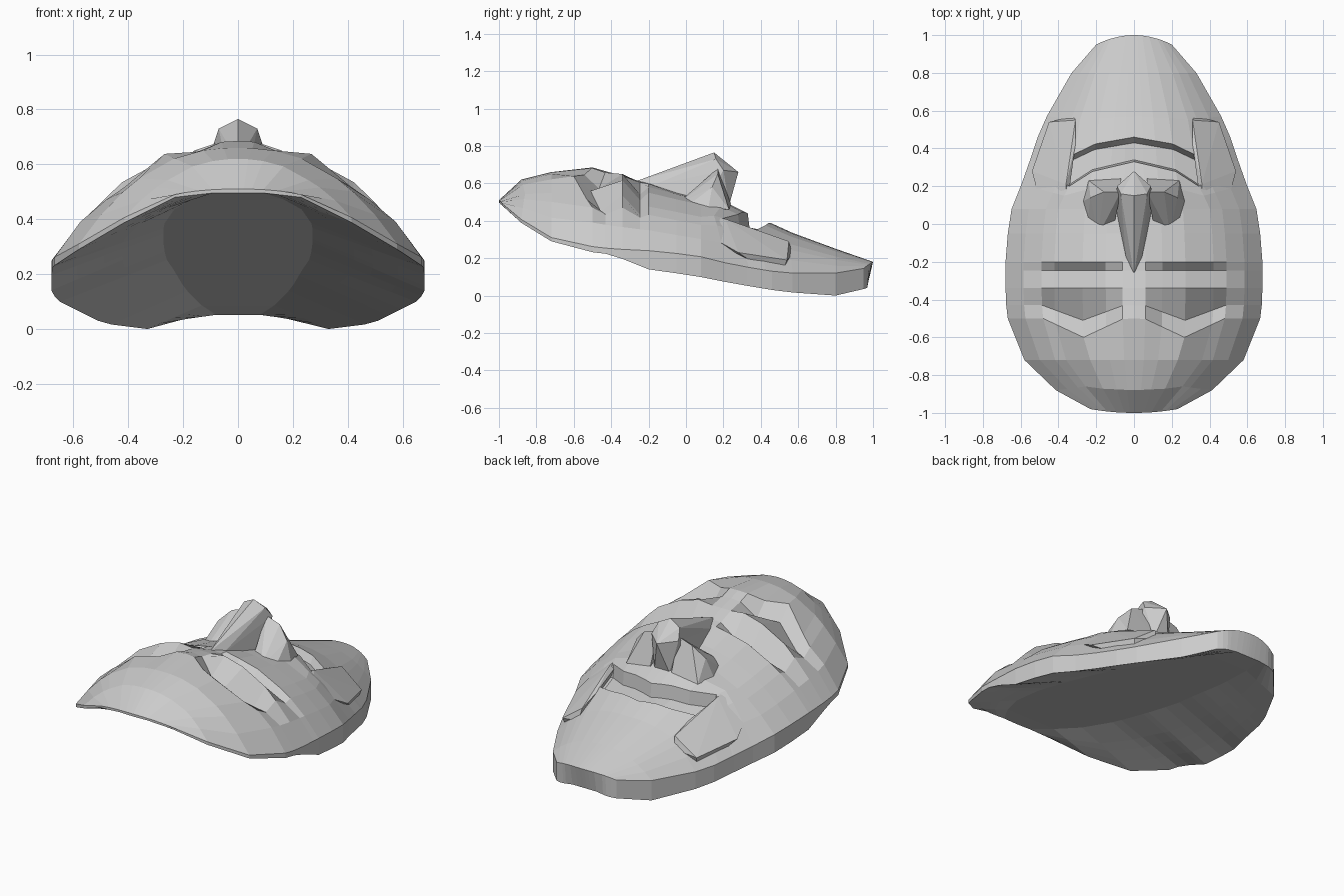
import bpy, bmesh

if "Cube" in bpy.data.objects:
    bpy.data.objects.remove(bpy.data.objects["Cube"])

# One grey for the whole mask
grey = bpy.data.materials.new("plain_grey")
grey.use_nodes = True
colour = (0.6, 0.6, 0.6, 1)
grey.diffuse_color = colour
grey.node_tree.nodes["Principled BSDF"].inputs["Base Color"].default_value = colour


def finish(name, bm):
    bmesh.ops.recalc_face_normals(bm, faces=bm.faces)
    mesh = bpy.data.meshes.new(name)
    bm.to_mesh(mesh)
    bm.free()
    mesh.materials.append(grey)
    obj = bpy.data.objects.new(name, mesh)
    bpy.context.collection.objects.link(obj)
    return obj


def interp(table, key):
    """Straight-line lookup; returns the values after the key column."""
    if key <= table[0][0]:
        return table[0][1:]
    for a, b in zip(table, table[1:]):
        if key <= b[0]:
            f = (key - a[0]) / (b[0] - a[0])
            return [p + (q - p) * f for p, q in zip(a[1:], b[1:])]
    return table[-1][1:]


# Rim: y, half width, height of lower edge, height of side wall
rim = [(-0.98, 0.23, 0.48, 0.01), (-0.86, 0.45, 0.37, 0.02), (-0.72, 0.58, 0.29, 0.02),
       (-0.57, 0.66, 0.24, 0.03), (-0.4, 0.68, 0.22, 0.03), (-0.2, 0.68, 0.14, 0.10),
       (0.05, 0.66, 0.105, 0.11), (0.25, 0.58, 0.065, 0.10), (0.52, 0.49, 0.02, 0.10),
       (0.8, 0.33, 0.0, 0.12), (0.95, 0.2, 0.035, 0.11)]

# Cross rows from forehead to chin: y, centre height, dip, sideways bow
forehead = [(-0.98, 0.51, 0, 0), (-0.88, 0.62, 0, 0.02), (-0.72, 0.66, 0, 0)]
eyes = [(-0.5, 0.685, -0.05, -0.1), (-0.43, 0.665, -0.1, -0.08), (-0.34, 0.64, 0.02, 0),
        (-0.245, 0.61, -0.06, 0), (-0.2, 0.6, -0.01, 0)]
cheeks = [(-0.05, 0.55, 0, 0), (0.08, 0.52, 0, 0), (0.21, 0.5, 0, -0.06)]
mouth = [(0.33, 0.44, 0, -0.13), (0.34, 0.43, -0.07, -0.13), (0.43, 0.41, -0.065, -0.09),
         (0.46, 0.385, 0, -0.09)]
chin = [(0.57, 0.335, 0, -0.02), (0.8, 0.25, 0, 0), (0.95, 0.18, 0, 0)]
rows = forehead + eyes + cheeks + mouth + chin

# Sideways fade of the dips and bows
eye_window = [(0.08, 0), (0.22, 1), (0.62, 1), (0.8, 0)]
mouth_window = [(0.62, 1), (0.72, 0)]
brow_bow = [(0.08, 0), (0.4, 1), (0.72, 0)]
lip_bow = [(0, 0), (0.4, 0.4), (0.62, 1), (1, 0)]
half = [0, 0.09, 0.22, 0.4, 0.62, 0.72, 0.86, 1]
columns = [-t for t in half[:0:-1]] + half


# Mask shell: closed rings lofted along y
def ring(row):
    y, top, dip, bow = row
    width, low, wall = interp(rim, y)
    window = mouth_window if row in mouth else eye_window
    curve = brow_bow if row in eyes else lip_bow
    end = {rows[0]: -0.02, rows[-1]: 0.05}.get(row, 0)
    upper, under = [], []
    for t in columns:
        a = abs(t)
        edge = low + wall
        shift = bow * interp(curve, a)[0]
        z = edge + (top - edge) * (1 - a ** 2.4) + dip * interp(window, a)[0] - shift / 2
        bulge = end * (1 - a * a)
        upper.append((t * width, y + shift + bulge, z))
        vault = 0.5 - 0.23 * (y + 1)
        blend = 1 - max(0, a - 0.4) / 0.6
        under.append((t * width, y + min(bulge, 0.02), low + (vault - low) * blend))
    return upper + under[::-1]


bm = bmesh.new()
rings = [[bm.verts.new(p) for p in ring(row)] for row in rows]
for a, b in zip(rings, rings[1:]):
    for i in range(len(a)):
        j = (i + 1) % len(a)
        bm.faces.new((a[i], a[j], b[j], b[i]))
for cap in (rings[0], rings[-1]):
    for i in range(len(columns) - 1):
        bm.faces.new((cap[i], cap[i + 1], cap[-2 - i], cap[-1 - i]))
finish("mask_shell", bm)


# Faceted lumps: convex hulls of a few corner points
def lump(name, points, side=1):
    bm = bmesh.new()
    for x, y, z in points:
        bm.verts.new((x * side, y, z))
    hull = bmesh.ops.convex_hull(bm, input=bm.verts)
    loose = [v for v in hull["geom_interior"] if isinstance(v, bmesh.types.BMVert)]
    bmesh.ops.delete(bm, geom=loose, context="VERTS")
    return finish(name, bm)


# Nose with bridge, ridge and tip
nose_half = [(0, -0.27, 0.61), (0, 0.15, 0.765), (0, 0.28, 0.66), (0.07, 0.16, 0.73),
             (0.09, 0.2, 0.67), (0.05, 0.23, 0.48), (0.1, 0.1, 0.5), (0.04, -0.2, 0.58)]
lump("nose", nose_half + [(-x, y, z) for x, y, z in nose_half if x])

# Nostril wings and jowls, mirrored left and right
wing = [(0.07, 0.17, 0.68), (0.16, 0.17, 0.65), (0.23, 0.14, 0.58), (0.27, 0.12, 0.47),
        (0.1, 0.02, 0.53), (0.19, -0.06, 0.48), (0.25, -0.03, 0.45), (0.24, 0.23, 0.46),
        (0.07, 0.24, 0.49)]
jowl = [(0.36, 0.21, 0.41), (0.31, 0.42, 0.33), (0.31, 0.55, 0.29), (0.45, 0.54, 0.19),
        (0.32, 0.57, 0.22), (0.54, 0.28, 0.23), (0.36, 0.05, 0.43), (0.48, 0.05, 0.36),
        (0.4, 0.2, 0.2), (0.42, 0.5, 0.08)]
for label, side in (("left", 1), ("right", -1)):
    lump(label + "_nostril_wing", wing, side)
    lump(label + "_jowl", jowl, side)
